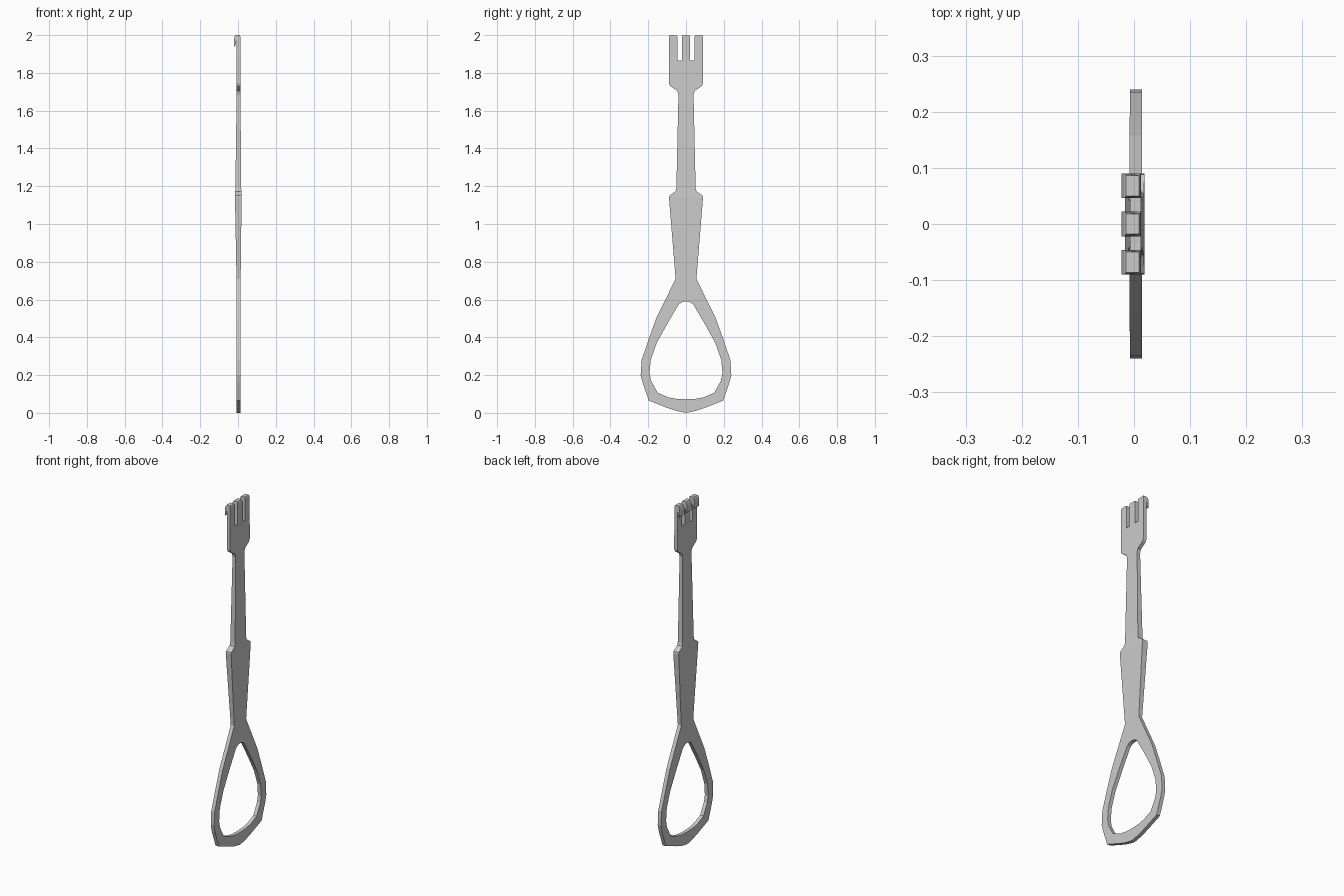
import bpy, bmesh

if "Cube" in bpy.data.objects:
    bpy.data.objects.remove(bpy.data.objects["Cube"])

# Thickness stations: height, back x, front x
THICK = [(0, -.007, .014), (.71, -.008, .014), (1.14, -.016, .019),
         (1.19, -.014, .017), (1.69, -.007, .013), (2, -.008, .012)]


def thickness(z):
    for (z0, a0, b0), (z1, a1, b1) in zip(THICK, THICK[1:]):
        if z <= z1:
            t = (z - z0) / (z1 - z0)
            return a0 + (a1 - a0) * t, b0 + (b1 - b0) * t
    return THICK[-1][1:]


def finish(name, bm):
    bmesh.ops.recalc_face_normals(bm, faces=bm.faces)
    mesh = bpy.data.meshes.new(name)
    bm.to_mesh(mesh)
    bm.free()
    obj = bpy.data.objects.new(name, mesh)
    bpy.context.collection.objects.link(obj)
    return obj


def plate(name, pairs):
    """Strip of quads between paired (y, z) points, mirrored in y and thickened."""
    bm = bmesh.new()
    for s in (1, -1):
        for (a, b), (c, d) in zip(pairs, pairs[1:]):
            pts = list(dict.fromkeys((s * y, z) for y, z in (a, b, d, c)))
            bm.faces.new([bm.verts.new((0, y, z)) for y, z in pts])
    bmesh.ops.remove_doubles(bm, verts=bm.verts, dist=1e-5)
    bmesh.ops.recalc_face_normals(bm, faces=bm.faces)
    back = list(bm.verts)
    ext = bmesh.ops.extrude_face_region(bm, geom=list(bm.faces), use_keep_orig=True)
    front = {g for g in ext["geom"] if isinstance(g, bmesh.types.BMVert)}
    for v in back:
        v.co.x = thickness(v.co.z)[0]
    for v in front:
        v.co.x = thickness(v.co.z)[1]
    return finish(name, bm)


# Loop handle: inner and outer outline points
plate("loop_handle", [
    ((0, .072), (0, 0)), ((.05, .074), (.05, .01)), ((.095, .083), (.1, .027)),
    ((.15, .107), (.197, .065)), ((.185, .17), (.23, .16)),
    ((.193, .21), (.24, .2)), ((.187, .28), (.235, .28)),
    ((.155, .37), (.194, .4)), ((.1, .47), (.158, .5)),
    ((.038, .575), (.055, .71)), ((.018, .588), (.03, .71)), ((0, .59), (0, .71))])

# Shaft with shoulder, widening into the head
shaft = [(.055, .71), (.09, 1.14), (.088, 1.15), (.055, 1.173), (.051, 1.19),
         (.04, 1.685), (.046, 1.705), (.083, 1.73), (.09, 1.745), (.09, 1.865)]
plate("shaft_and_head", [((0, z), (w, z)) for w, z in shaft])

# Three tines with hooked tips
TINE = [(-.008, 1.865), (-.008, 1.975), (-.015, 1.942), (-.021, 1.938),
        (-.022, 1.975), (-.018, 1.993), (-.014, 2), (.009, 2), (.012, 1.993),
        (.012, 1.865)]
for i, y in enumerate((-.068, 0, .068)):
    bm = bmesh.new()
    sides = []
    for s in (-1, 1):
        sides.append([bm.verts.new((x, y + s * (.018 if z > 1.995 else .022), z))
                      for x, z in TINE])
    n = len(TINE)
    for side in sides:
        bm.faces.new(side)
    for k in range(n - 1):
        a, b = sides
        bm.faces.new((a[k], a[k + 1], b[k + 1], b[k]))
    finish(f"tine_{i + 1}", bm)
